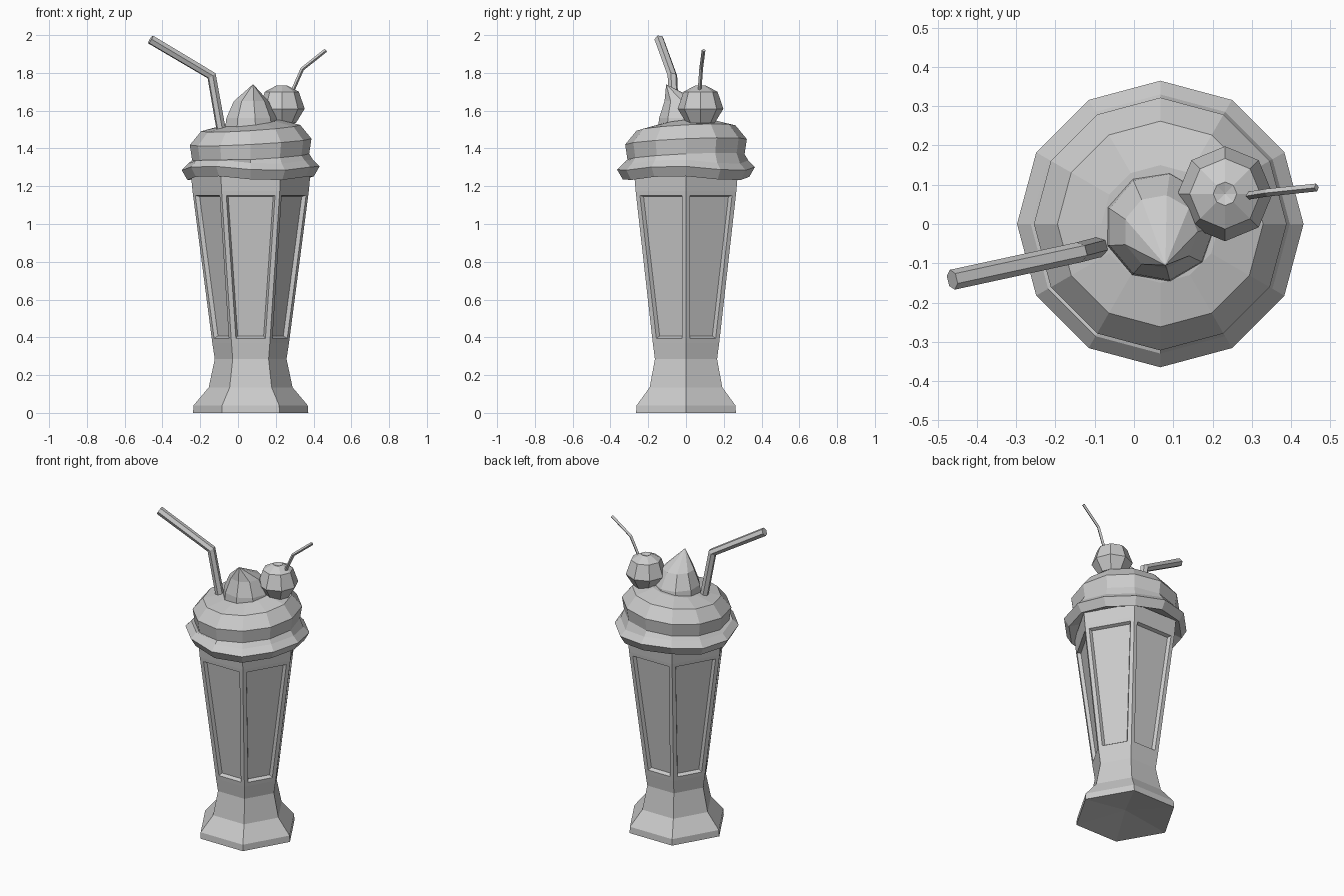
import bpy, bmesh
from math import cos, sin, pi, radians

if "Cube" in bpy.data.objects:
    bpy.data.objects.remove(bpy.data.objects["Cube"])

CX = 0.067  # axis of the glass


def finish(bm, name):
    bmesh.ops.recalc_face_normals(bm, faces=bm.faces)
    me = bpy.data.meshes.new(name)
    bm.to_mesh(me)
    bm.free()
    ob = bpy.data.objects.new(name, me)
    bpy.context.collection.objects.link(ob)
    return ob


def loft(rings, bottom, top):
    """Skin rings of points, closing both ends to a centre point."""
    bm = bmesh.new()
    rows = [[bm.verts.new(p) for p in r] for r in rings]
    n = len(rows[0])
    for a, b in zip(rows, rows[1:]):
        for i in range(n):
            j = (i + 1) % n
            bm.faces.new((a[i], a[j], b[j], b[i]))
    for row, tip in ((rows[0], bottom), (rows[-1], top)):
        c = bm.verts.new(tip)
        for i in range(n):
            bm.faces.new((row[i], row[(i + 1) % n], c))
    return bm


def ring(r, z, n, cx=CX, cy=0, phase=0, wave=None):
    pts = []
    for i in range(n):
        a = 2 * pi * i / n + phase
        pts.append((cx + r * cos(a), cy + r * sin(a), z + (wave(a) if wave else 0)))
    return pts


def tube(name, path, radius, res):
    cu = bpy.data.curves.new(name, 'CURVE')
    cu.dimensions = '3D'
    cu.bevel_depth, cu.bevel_resolution, cu.use_fill_caps = radius, res, True
    sp = cu.splines.new('POLY')
    sp.points.add(len(path) - 1)
    for p, co in zip(sp.points, path):
        p.co = (*co, 1)
    sp.use_smooth = False
    tmp = bpy.data.objects.new(name + "_path", cu)
    bpy.context.collection.objects.link(tmp)
    me = bpy.data.meshes.new_from_object(tmp.evaluated_get(bpy.context.evaluated_depsgraph_get()))
    bpy.data.objects.remove(tmp)
    ob = bpy.data.objects.new(name, me)
    bpy.context.collection.objects.link(ob)
    return ob


# Six-sided glass with a flared foot
profile = [(0.305, 0), (0.302, 0.04), (0.222, 0.135), (0.19, 0.285),
           (0.203, 0.37), (0.308, 1.175), (0.316, 1.26)]
bm = loft([ring(r, z, 6) for r, z in profile], (CX, 0, 0.04), (CX, 0, 1.26))

# Recessed panels on each side
panels = [f for f in bm.faces if 0.6 < f.calc_center_median().z < 0.95]
bmesh.ops.recalc_face_normals(bm, faces=bm.faces)
bmesh.ops.inset_individual(bm, faces=panels, thickness=0.034, depth=0)
bmesh.ops.inset_individual(bm, faces=panels, thickness=0.014, depth=-0.02)
finish(bm, "glass")

# Whipped cream: wavy skirt and tilted upper swirl
skirt = lambda a: 0.012 * cos(3 * a + 0.6)
tilt = lambda a: 0.022 * cos(a - radians(40))
cream = [(0.26, 1.275, None), (0.335, 1.243, skirt), (0.365, 1.295, skirt),
         (0.33, 1.33, skirt), (0.31, 1.355, tilt), (0.322, 1.435, tilt),
         (0.262, 1.508, tilt), (0.15, 1.535, tilt)]
finish(loft([ring(r, z, 12, wave=w) for r, z, w in cream],
            (CX, 0, 1.275), (CX, 0, 1.54)), "whipped_cream")

# Cream peak leaning to the front
peak = [(0.145, 1.50, -0.005), (0.137, 1.56, -0.008), (0.095, 1.65, -0.02)]
finish(loft([ring(r, z, 9, cy=y) for r, z, y in peak],
            (CX, 0, 1.49), (0.08, -0.105, 1.74)), "cream_peak")

# Cherry with a dimpled top, and its stem
cherry = [(0.075, 1.535), (0.121, 1.61), (0.09, 1.70), (0.03, 1.732)]
finish(loft([ring(r, z, 8, cx=0.232, cy=0.077) for r, z in cherry],
            (0.232, 0.077, 1.52), (0.232, 0.077, 1.722)), "cherry")
tube("cherry_stem", [(0.265, 0.068, 1.65), (0.34, 0.08, 1.82), (0.465, 0.093, 1.92)], 0.01, 0)

# Bent drinking straw
tube("straw", [(-0.075, -0.055, 1.42), (-0.14, -0.072, 1.785), (-0.463, -0.142, 1.977)], 0.026, 1)
